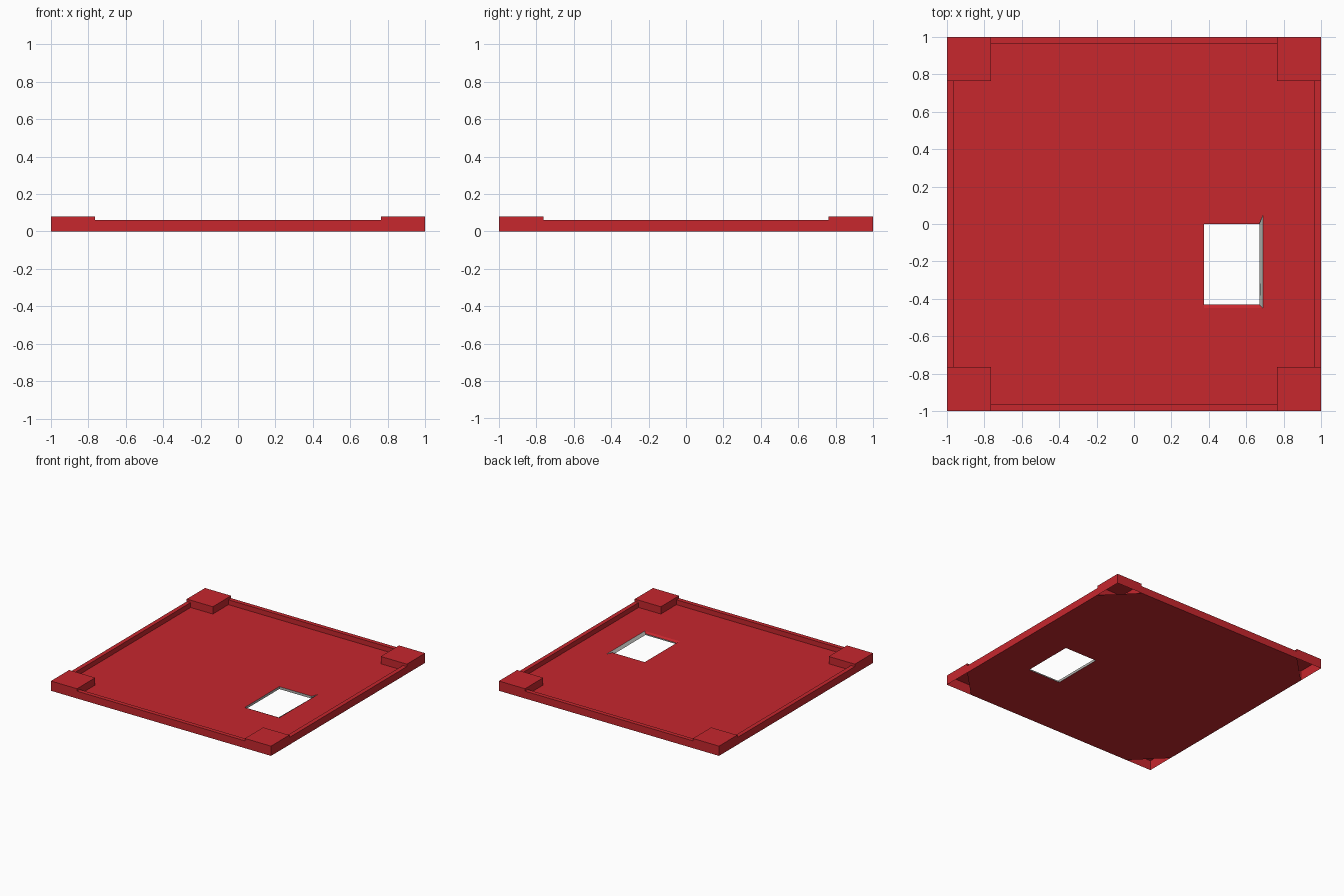
import bpy, bmesh
from mathutils import Matrix, Vector
from math import pi

if "Cube" in bpy.data.objects:
    bpy.data.objects.remove(bpy.data.objects["Cube"])

FLOOR_Z, RIM_Z, BLOCK_Z = 0.02, 0.06, 0.08
INNER, CORNER = 0.965, 0.763


def material(name, color):
    m = bpy.data.materials.new(name)
    m.diffuse_color = color
    m.use_nodes = True
    m.node_tree.nodes["Principled BSDF"].inputs["Base Color"].default_value = m.diffuse_color
    return m


red = material("red", (0.57, 0.02, 0.027, 1))


def finish(name, bm, mats=(red,)):
    me = bpy.data.meshes.new(name)
    bm.to_mesh(me)
    bm.free()
    ob = bpy.data.objects.new(name, me)
    bpy.context.collection.objects.link(ob)
    for m in mats:
        me.materials.append(m)
    return ob


def sheet(name, outline, hole, z, up):
    """Flat sheet with one hole, facing up or down."""
    bm = bmesh.new()
    edges = []
    for loop in (outline, hole):
        vs = [bm.verts.new((x, y, z)) for x, y in loop]
        edges += [bm.edges.new((vs[i - 1], vs[i])) for i in range(len(vs))]
    bmesh.ops.triangle_fill(bm, use_beauty=True, edges=edges, normal=(0, 0, 1))
    bm.normal_update()
    for f in bm.faces:
        if (f.normal.z > 0) != up:
            f.normal_flip()
    bmesh.ops.dissolve_limit(bm, angle_limit=0.01, verts=bm.verts[:], edges=bm.edges[:])
    return finish(name, bm)


def four_times(points):
    """Repeat a run of corner points around the square."""
    return [(Matrix.Rotation(k * pi / 2, 2) @ Vector(p))[:]
            for k in range(4) for p in points]


# Opening: wider at the floor than at the underside
x0, x1, x2 = 0.375, 0.67, 0.69
y0, y1 = -0.45, -0.43
top_hole = [(x0, y0), (x2, y0), (x2, 0.05), (x1, 0), (x0, 0)]
low_hole = [(x0, y1), (x1, y1), (x1, 0), (x0, 0)]

# Floor stops at the rim and corner blocks; underside has cut corners
sheet("floor", four_times([(INNER, CORNER), (CORNER, CORNER), (CORNER, INNER)]),
      top_hole, FLOOR_Z, True)
sheet("underside", four_times([(1, CORNER), (CORNER, 1)]), low_hole, 0, False)

# Rim: outer wall, top strip and inner wall on each side
bm = bmesh.new()
profile = [(1, 0), (1, RIM_Z), (INNER, RIM_Z), (INNER, FLOOR_Z)]
for k in range(4):
    rot = Matrix.Rotation(k * pi / 2, 3, 'Z')
    rows = [[bm.verts.new(rot @ Vector((x, y, z))) for x, z in profile]
            for y in (-CORNER, CORNER)]
    for i in range(3):
        bm.faces.new((rows[0][i], rows[1][i], rows[1][i + 1], rows[0][i + 1]))
finish("rim", bm)

# Corner blocks, hollow and open underneath
bm = bmesh.new()
size, mid = 1 - CORNER, (1 + CORNER) / 2
for sx in (-1, 1):
    for sy in (-1, 1):
        place = Matrix.Translation((sx * mid, sy * mid, BLOCK_Z / 2))
        bmesh.ops.create_cube(bm, size=1, matrix=place @ Matrix.Diagonal((size, size, BLOCK_Z, 1)))
bm.normal_update()
bmesh.ops.delete(bm, geom=[f for f in bm.faces if f.normal.z < -0.5], context='FACES')
finish("corner_blocks", bm)

# Grey lining of the opening, with a red sloped lip on the front side
grey = material("grey", (0.45, 0.45, 0.43, 1))
bm = bmesh.new()
m, t = 0.01, FLOOR_Z
walls = [
    ([(x0, y0, t), (x2, y0, t), (x1, y1, m), (x0, y1, m)], 0),
    ([(x0, y1, m), (x1, y1, m), (x1, y1, 0), (x0, y1, 0)], 1),
    ([(x2, y0, t), (x2, 0.05, t), (x1, 0, 0), (x1, y1, 0), (x1, y1, m)], 1),
    ([(x2, 0.05, t), (x1, 0, t), (x1, 0, 0)], 1),
    ([(x1, 0, t), (x0, 0, t), (x0, 0, 0), (x1, 0, 0)], 1),
    ([(x0, 0, t), (x0, y0, t), (x0, y1, m), (x0, y1, 0), (x0, 0, 0)], 1),
]
centre = Vector((0.52, -0.22, 0.01))
for pts, mat in walls:
    f = bm.faces.new([bm.verts.new(p) for p in pts])
    f.material_index = mat
    f.normal_update()
    if f.normal.dot(centre - f.calc_center_median()) < 0:
        f.normal_flip()
bmesh.ops.remove_doubles(bm, verts=bm.verts[:], dist=0.0001)
finish("opening_lining", bm, (red, grey))
